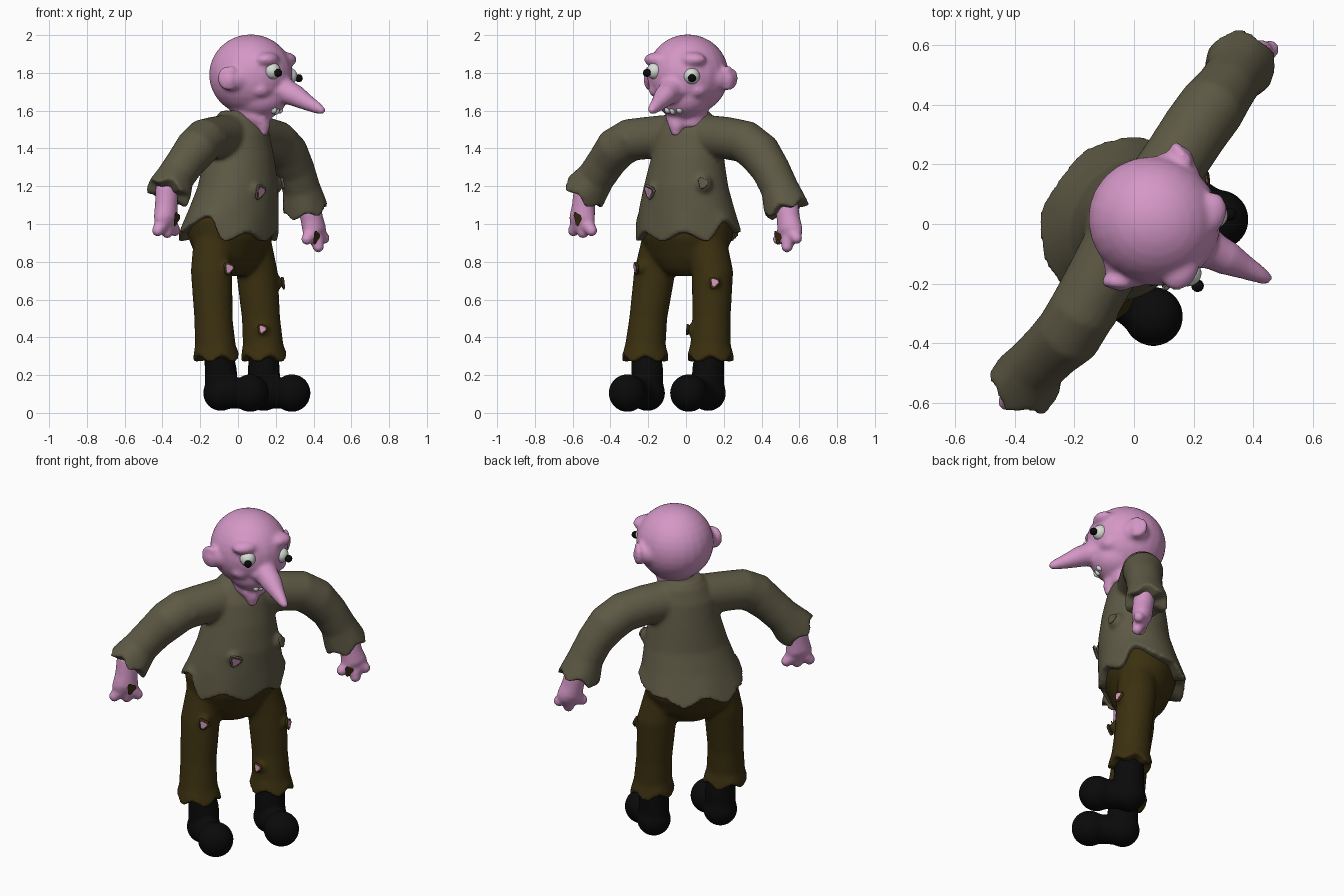
import bpy, bmesh, math
from mathutils import Vector, Matrix
from mathutils.bvhtree import BVHTree

if "Cube" in bpy.data.objects:
    bpy.data.objects.remove(bpy.data.objects["Cube"])

ANG = math.radians(-36)                      # facing direction of the body
F = Vector((math.cos(ANG), math.sin(ANG), 0))   # forward
L = Vector((-F.y, F.x, 0))                      # towards its left
HA = math.radians(-27)                       # the head is turned a little
HF = Vector((math.cos(HA), math.sin(HA), 0))
HL = Vector((-HF.y, HF.x, 0))
Z = Vector((0, 0, 1))


def material(name, rgb):
    m = bpy.data.materials.new(name)
    m.diffuse_color = (*rgb, 1)
    m.use_nodes = True
    m.node_tree.nodes["Principled BSDF"].inputs["Base Color"].default_value = m.diffuse_color
    return m


SKIN = material("pink skin", (0.66, 0.31, 0.57))
SHIRT = material("olive cloth", (0.112, 0.101, 0.06))
PANTS = material("brown cloth", (0.043, 0.029, 0.005))
BOOT = material("black leather", (0.003, 0.003, 0.003))
WHITE = material("eye white", (0.68, 0.72, 0.66))


def loft(bm, rings, axes=None, hem=None, n=32):
    """Closed tube through rings (centre, half size a, half size b); hem(angle) shifts the last ring."""
    pts = [Vector(r[0]) for r in rings]
    loops = []
    for i, (c, a, b) in enumerate(rings):
        t = (pts[min(i + 1, len(pts) - 1)] - pts[max(i - 1, 0)]).normalized()
        if axes:
            A, B = axes
        else:
            A = t.cross(F if abs(t.dot(F)) < 0.9 else Z).normalized()
            B = t.cross(A)
        loop = []
        for k in range(n):
            th = 2 * math.pi * k / n
            p = pts[i] + A * (a * math.cos(th)) + B * (b * math.sin(th))
            if hem and i == len(rings) - 1:
                p += t * hem(th)
            loop.append(bm.verts.new(p))
        loops.append(loop)
    for p, q in zip(loops, loops[1:]):
        for k in range(n):
            j = (k + 1) % n
            bm.faces.new((p[k], p[j], q[j], q[k]))
    for loop in (loops[0], loops[-1]):
        centre = bm.verts.new(sum((v.co for v in loop), Vector()) / n)
        for k in range(n):
            bm.faces.new((centre, loop[k], loop[(k + 1) % n]))


def ball(bm, c, r, axes=(F, L, Z)):
    r = (r, r, r) if isinstance(r, (int, float)) else r
    m = Matrix([axes[i] * r[i] for i in range(3)]).transposed().to_4x4()
    m.translation = Vector(c)
    bmesh.ops.create_uvsphere(bm, u_segments=24, v_segments=16, radius=1, matrix=m)


def finish(name, bm, mat, voxel=0.0, smooth=4):
    bmesh.ops.recalc_face_normals(bm, faces=bm.faces)
    for f in bm.faces:
        f.smooth = True
    me = bpy.data.meshes.new(name)
    bm.to_mesh(me)
    bm.free()
    me.materials.append(mat)
    ob = bpy.data.objects.new(name, me)
    bpy.context.collection.objects.link(ob)
    if voxel:                                # melt the parts into one soft form
        r = ob.modifiers.new("melt", 'REMESH')
        r.mode, r.voxel_size, r.use_smooth_shade = 'VOXEL', voxel, True
        s = ob.modifiers.new("soften", 'SMOOTH')
        s.factor, s.iterations = 0.5, smooth
    return ob


def body(u, v, z):
    return F * u + L * v + Z * z


def shirt_hem(th):                           # scallops, high at both hips
    side = math.exp(-((abs(math.sin(th)) - 1) / .10) ** 2)
    return .026 * math.cos(7 * th) - (.10 if math.sin(th) < 0 else .07) * side


def ragged(th):
    return .02 * math.cos(5 * th)


# shirt: torso with ragged hem, two sleeves and small lumps
bm = bmesh.new()
torso = [(-.01, .02, 1.60, .09, .10), (-.01, .02, 1.56, .12, .14), (-.005, .01, 1.48, .155, .18),
         (.0, .01, 1.35, .18, .20), (.0, .0, 1.2, .20, .235), (-.02, -.01, 1.08, .22, .268),
         (-.05, -.02, .93, .25, .30)]
loft(bm, [(body(u, v, z), a, b) for u, v, z, a, b in torso], (F, L), shirt_hem, 56)
right_arm = [(-.06, -.08, 1.465), (-.13, -.21, 1.455), (-.175, -.295, 1.445), (-.22, -.37, 1.40),
             (-.275, -.42, 1.33), (-.33, -.475, 1.25), (-.37, -.54, 1.16)]
left_arm = [(.05, .08, 1.465), (.14, .215, 1.455), (.205, .315, 1.435), (.26, .39, 1.375),
            (.305, .45, 1.285), (.335, .495, 1.19), (.358, .535, 1.075)]
for path in (right_arm, left_arm):
    radii = (.115, .112, .113, .113, .102, .10, .122)
    loft(bm, list(zip(path, radii, radii)), None, ragged)
for c, r in (((-.10, -.31, 1.45), .045), ((.19, .09, 1.21), .05), ((.09, -.17, 1.18), .04)):
    ball(bm, c, r)
shirt = finish("shirt", bm, SHIRT, .012, 6)

# trousers: hips and two legs with ragged ends
bm = bmesh.new()
hips = [(-.03, -.02, 1.1, .18, .22), (-.035, -.02, 1.02, .21, .275), (-.035, -.02, .92, .195, .262),
        (-.035, -.025, .82, .15, .22), (-.02, -.025, .76, .10, .14), (-.02, -.025, .725, .06, .09)]
loft(bm, [(body(u, v, z), a, b) for u, v, z, a, b in hips], (F, L))
for path in ([(-.13, -.13, .92), (-.14, -.165, .75), (-.13, -.2, .5), (-.12, -.215, .36), (-.115, -.215, .285)],
             [(.07, .11, .92), (.10, .14, .75), (.122, .135, .5), (.133, .13, .36), (.138, .13, .285)]):
    loft(bm, list(zip(path, (.105, .11, .102, .108, .127), (.105, .11, .1, .107, .127))), (F, L), ragged)
for c in ((.13, .04, .44), (.205, .15, .69), (-.065, -.235, .77)):
    ball(bm, c, .036)
trousers = finish("trousers", bm, PANTS, .012, 6)

# boots: shaft, round heel and round toe
for side, heel, toe, top in (("right", (-.09, -.205), (.065, -.31), (-.105, -.212)),
                             ("left", (.137, .117), (.285, .015), (.135, .125))):
    bm = bmesh.new()
    h, t = Vector((*heel, .105)), Vector((*toe, .105))
    loft(bm, [(Vector((*top, .33)), .078, .078), (h + Z * .12, .085, .085), (h, .085, .085)], (F, L))
    ball(bm, h, .095)
    ball(bm, t, .1)
    loft(bm, [(h, .085, .085), ((h + t) / 2, .082, .082), (t, .085, .085)])
    finish(side + "_boot", bm, BOOT, .012, 4)

# head: skull, jaw, neck, long nose, ears, brows
C = Vector((.068, .01, 1.79))


def face(u, v, z):
    return C + HF * u + HL * v + Z * z


bm = bmesh.new()
AX = (HF, HL, Z)
ball(bm, C, (.224, .215, .214), AX)
ball(bm, face(.05, 0, -.12), (.15, .145, .115), AX)
ball(bm, face(.085, .005, -.19), (.055, .075, .045), AX)        # chin
loft(bm, [(face(.01, 0, -.1), .11, .11), (face(-.01, 0, -.28), .1, .1)], (F, L))
loft(bm, [(body(.06, .03, 1.62), .08, .09), (body(.10, .03, 1.56), .07, .078),
          (body(.13, .035, 1.52), .045, .045), (body(.14, .035, 1.465), .02, .02)], (F, L))  # open collar
loft(bm, [(face(.12, .0, -.05), .065, .07), (face(.2, .0, -.085), .068, .07),
          (face(.27, .0, -.113), .06, .057), (face(.34, .0, -.15), .042, .042),
          (face(.40, .0, -.178), .029, .031), (face(.436, 0, -.195), .018, .018)])
for s in (1, -1):
    ball(bm, face(.175, s * .05, -.085), (.045, .035, .035), AX)      # nostril
    ball(bm, face(.15, s * .10, .08), (.06, .08, .04), AX)            # brow
    ball(bm, face(.115, s * .11, -.08), (.055, .06, .045), AX)        # cheek
    ball(bm, face(-.01, s * .18, -.02), (.085, .062, .07), AX)        # ear root
    ball(bm, face(-.015, s * .225, -.025), (.045, .042, .055), AX)
    rim = [face(-.01 - .04 * math.cos(a), s * (.237 + .016 * math.cos(a)), -.018 + .048 * math.sin(a))
           for a in (math.radians(d) for d in range(130, -121, -25))]
    loft(bm, [(p, .019, .019) for p in rim], n=12)
head = finish("head", bm, SKIN, .011, 8)

# eyes and pupils
for side, c, p in (("right", (.182, -.165, 1.81), (.213, -.207, 1.80)),
                   ("left", (.270, .03, 1.783), (.322, .032, 1.772))):
    bm = bmesh.new()
    ball(bm, c, .044)
    finish(side + "_eye", bm, WHITE)
    bm = bmesh.new()
    ball(bm, p, .021)
    finish(side + "_pupil", bm, BOOT)

# crooked teeth
bm = bmesh.new()
for v, h in ((-.04, .02), (-.01, .026), (.03, .02)):
    ball(bm, face(.155, v, -.185), (.02, .017, h), AX)
finish("teeth", bm, WHITE)

# hands: wrist, palm and stubby fingers
for side, wrist, palm, tips in (
        ("right", (-.375, -.53, 1.2), (-.383, -.55, 1.03),
         ((-.425, -.595, .965), (-.375, -.545, .955), (-.335, -.50, .965))),
        ("left", (.37, .53, 1.12), (.405, .55, .965),
         ((.425, .535, .88), (.455, .585, .925), (.365, .49, .92)))):
    bm = bmesh.new()
    w, p = Vector(wrist), Vector(palm)
    loft(bm, [(w, .064, .06), (w.lerp(p, .6), .063, .058), (p, .073, .058)])
    ball(bm, p, (.052, .075, .06))
    for t in tips:
        t = Vector(t)
        loft(bm, [(p, .042, .042), (p.lerp(t, .7), .038, .038), (t, .03, .03)], n=16)
        ball(bm, t, .031)
    finish(side + "_hand", bm, SKIN, .010, 5)


# torn holes: ragged thin patch with a frayed rolled edge
def hole(name, ob, point, size, mat, edge, tall=1.15):
    tree = BVHTree.FromObject(ob, bpy.context.evaluated_depsgraph_get())
    loc, nor, _, _ = tree.find_nearest(Vector(point))
    rot = nor.to_track_quat('Z', 'Y')
    outline = [Vector((math.cos(a), math.sin(a) * tall, 0)) * size * (1 + .22 * math.sin(3 * a + 1))
               for a in (2 * math.pi * k / 14 for k in range(14))]
    bm = bmesh.new()
    f = bm.faces.new([bm.verts.new(loc + rot @ (p + Z * .007)) for p in outline])
    bm.normal_update()
    if f.normal.dot(nor) < 0:
        f.normal_flip()
    me = bpy.data.meshes.new(name)
    bm.to_mesh(me)
    bm.free()
    me.materials.append(mat)
    bpy.context.collection.objects.link(bpy.data.objects.new(name, me))
    if edge:
        bm = bmesh.new()
        for p in outline:
            ball(bm, loc + rot @ (p * 1.25), .009)
        finish(name + "_edge", bm, edge, .006, 3)


bpy.context.view_layer.update()
hole("shirt_hole", shirt, (.15, -.23, 1.165), .023, SKIN, SHIRT)
hole("shirt_side_hole", shirt, (.27, .09, 1.22), .016, SHIRT, SHIRT)
hole("right_thigh_hole", trousers, (-.04, -.29, .765), .018, SKIN, PANTS)
hole("left_thigh_hole", trousers, (.27, .15, .695), .017, SKIN, PANTS)
hole("left_shin_hole", trousers, (.13, -.02, .445), .015, SKIN, PANTS)
hole("right_hand_patch", bpy.data.objects["right_hand"], (-.27, -.60, 1.005), .024, PANTS, None, 1.5)
hole("left_hand_patch", bpy.data.objects["left_hand"], (.44, .46, .925), .024, PANTS, None, 1.4)
